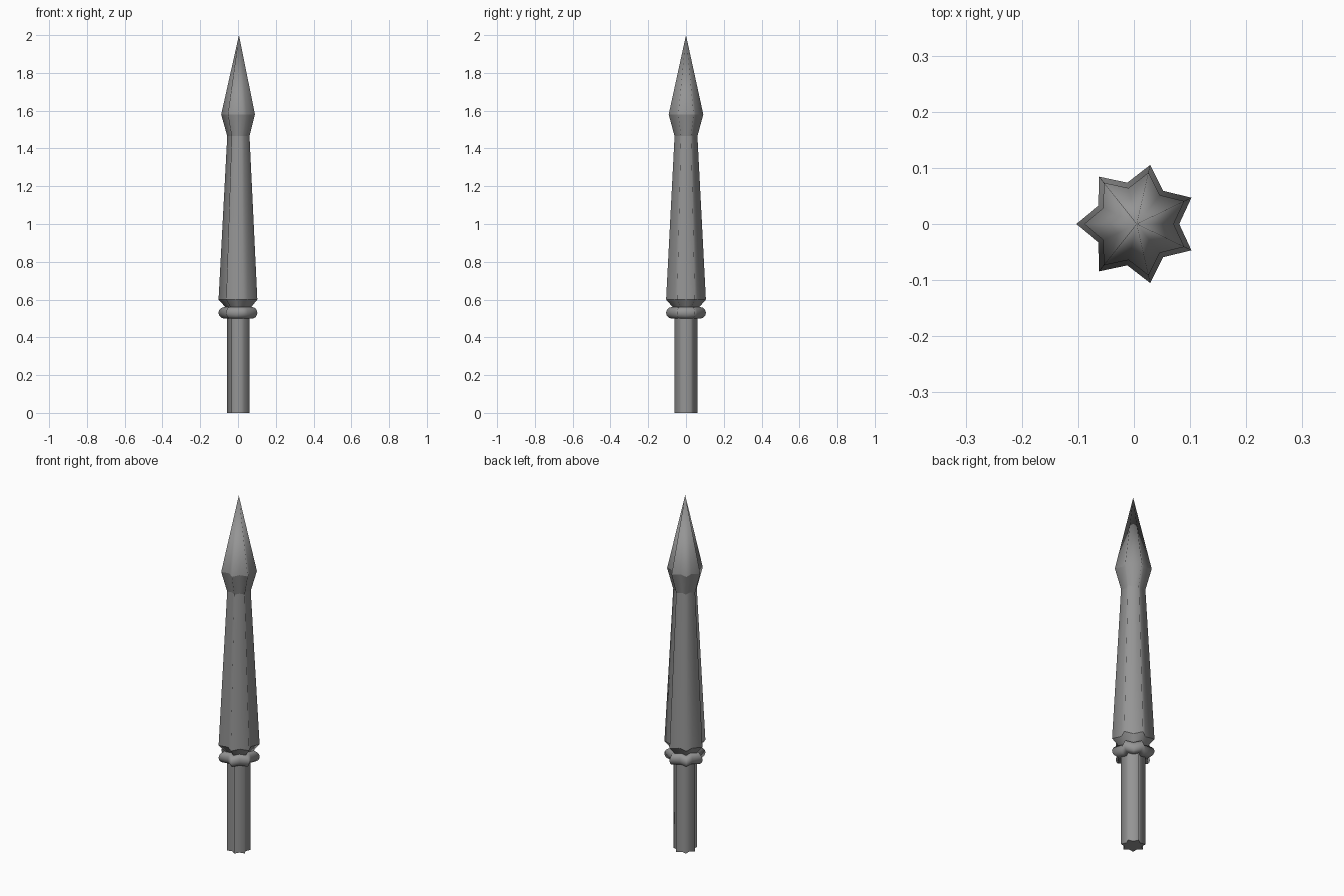
import bpy
import bmesh
from math import sin, cos, pi

cube = bpy.data.objects.get("Cube")
if cube:
    bpy.data.objects.remove(cube, do_unlink=True)

POINTS = 7
VALLEY = 0.7      # valley radius relative to the point radius
AXIS_X = 0.005    # the odd star is centred by its bounds, not its axis

grey = bpy.data.materials.new("iron_grey")
grey.use_nodes = True
colour = (0.3, 0.3, 0.3, 1)
grey.diffuse_color = colour
grey.node_tree.nodes["Principled BSDF"].inputs["Base Color"].default_value = colour


def star_ring(bm, radius, z):
    ring = []
    for i in range(2 * POINTS):
        a = pi + i * pi / POINTS
        r = radius * (VALLEY if i % 2 else 1)
        ring.append(bm.verts.new((AXIS_X + r * cos(a), r * sin(a), z)))
    return ring


def star_loft(name, profile, crease=True):
    """Loft star sections (radius, z) upward; radius 0 makes a tip."""
    bm = bmesh.new()
    previous = None
    for radius, z in profile:
        if radius == 0:
            tip = bm.verts.new((AXIS_X, 0, z))
            for i, v in enumerate(previous):
                bm.faces.new((v, previous[(i + 1) % len(previous)], tip))
            previous = None
            break
        ring = star_ring(bm, radius, z)
        if previous is None:
            bm.faces.new(ring[::-1])
        else:
            for i in range(len(ring)):
                j = (i + 1) % len(ring)
                bm.faces.new((previous[i], previous[j], ring[j], ring[i]))
        previous = ring
    if previous:
        bm.faces.new(previous)
    # Smooth around the star, with creases between the tiers
    for f in bm.faces:
        f.smooth = len(f.verts) < 5
    for e in bm.edges:
        flat = abs(e.verts[0].co.z - e.verts[1].co.z) < 1e-5
        cap = any(len(f.verts) > 4 for f in e.link_faces)
        e.smooth = not (flat and (crease or cap))
    mesh = bpy.data.meshes.new(name)
    bm.to_mesh(mesh)
    bm.free()
    mesh.materials.append(grey)
    obj = bpy.data.objects.new(name, mesh)
    bpy.context.collection.objects.link(obj)
    return obj


# Plain lower shaft
star_loft("lower_shaft", [(0.062, 0), (0.062, 0.53)])

# Rounded collar band
steps = 10
band = [(0.078 + 0.03 * sin(pi * i / steps), 0.53 - 0.03 * cos(pi * i / steps))
        for i in range(steps + 1)]
star_loft("collar_band", band, crease=False)

# Flared, tapering upper shaft with the spear head
star_loft("spear_head", [(0.072, 0.56), (0.108, 0.6), (0.062, 1.465),
                         (0.094, 1.58), (0, 2.0)])
